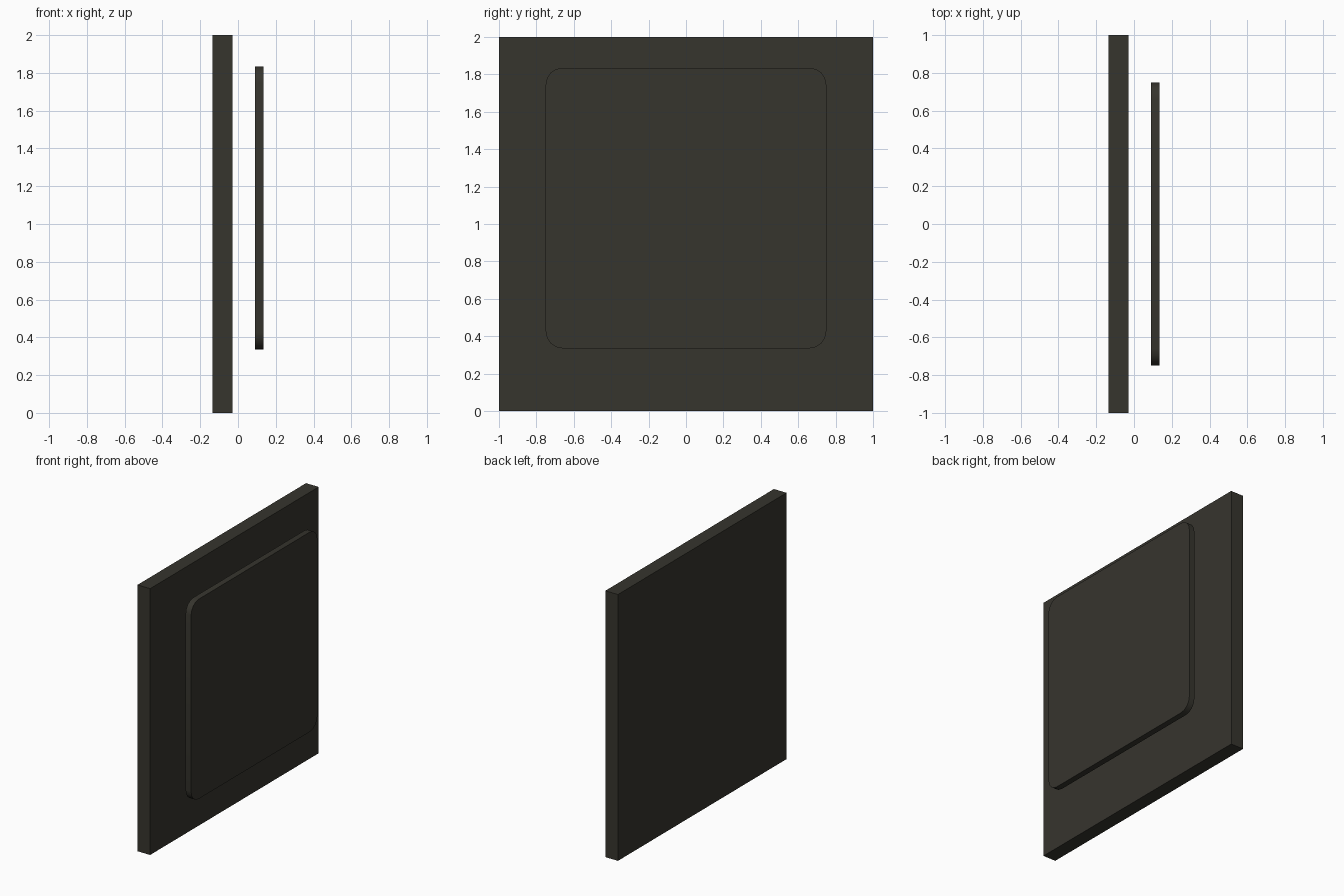
import bpy, bmesh, math

if "Cube" in bpy.data.objects:
    bpy.data.objects.remove(bpy.data.objects["Cube"])

# one dark olive-grey colour for everything
mat = bpy.data.materials.new("dark olive grey")
mat.diffuse_color = (0.037, 0.035, 0.027, 1.0)
mat.use_nodes = True
mat.node_tree.nodes["Principled BSDF"].inputs["Base Color"].default_value = mat.diffuse_color


def plate(name, x0, x1, half_y, z0, z1, radius=0.0, segments=4):
    """Upright plate: a (rounded) rectangle in the YZ plane, extruded along x."""
    if radius:
        pts = []
        for i, (sy, sz) in enumerate([(1, 1), (-1, 1), (-1, -1), (1, -1)]):
            cy = sy * (half_y - radius)
            cz = z1 - radius if sz > 0 else z0 + radius
            for k in range(segments + 1):
                a = math.pi / 2 * (i + k / segments)
                pts.append((cy + radius * math.cos(a), cz + radius * math.sin(a)))
    else:
        pts = [(half_y, z1), (-half_y, z1), (-half_y, z0), (half_y, z0)]
    bm = bmesh.new()
    face = bm.faces.new([bm.verts.new((x0, y, z)) for y, z in pts])
    ext = bmesh.ops.extrude_face_region(bm, geom=[face], use_keep_orig=True)
    verts = [g for g in ext["geom"] if isinstance(g, bmesh.types.BMVert)]
    bmesh.ops.translate(bm, verts=verts, vec=(x1 - x0, 0, 0))
    bmesh.ops.recalc_face_normals(bm, faces=bm.faces)
    mesh = bpy.data.meshes.new(name)
    bm.to_mesh(mesh)
    bm.free()
    mesh.materials.append(mat)
    obj = bpy.data.objects.new(name, mesh)
    bpy.context.collection.objects.link(obj)
    return obj


# square back slab
plate("back_slab", -0.135, -0.03, 1.0, 0.0, 2.0)

# thin floating front panel with rounded corners
panel = plate("front_panel", 0.09, 0.135, 0.75, 0.335, 1.835, radius=0.09)
bpy.ops.object.select_all(action='DESELECT')
panel.select_set(True)
bpy.context.view_layer.objects.active = panel
bpy.ops.object.shade_smooth_by_angle(angle=math.radians(30))
